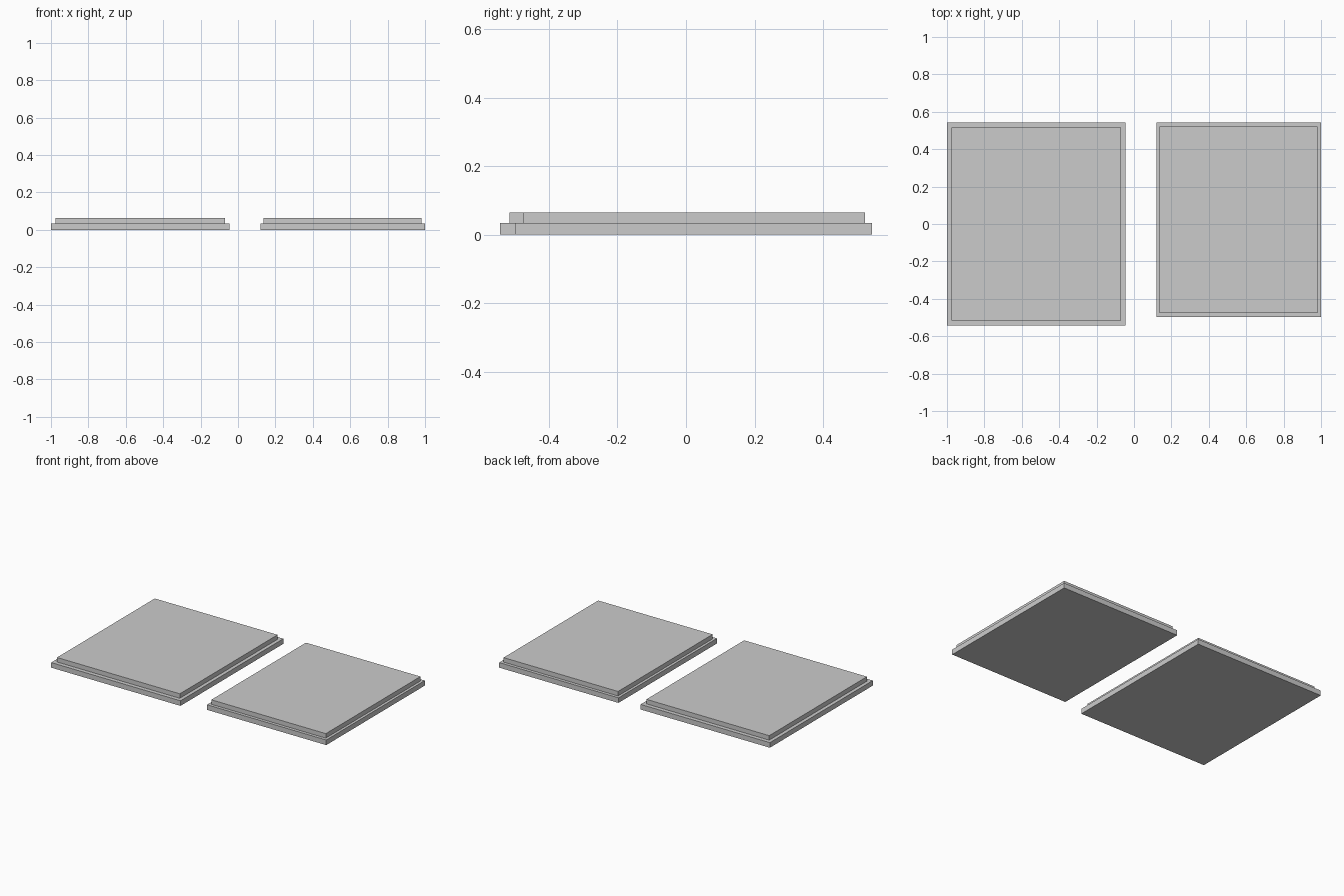
import bpy

if "Cube" in bpy.data.objects:
    bpy.data.objects.remove(bpy.data.objects["Cube"])


def box(name, x0, x1, y0, y1, z0, z1, scale=1.0):
    """Box from its bounds, optionally shrunk in x and y about its centre."""
    bpy.ops.mesh.primitive_cube_add(
        size=1, location=((x0 + x1) / 2, (y0 + y1) / 2, (z0 + z1) / 2))
    ob = bpy.context.object
    ob.name = name
    ob.scale = ((x1 - x0) * scale, (y1 - y0) * scale, z1 - z0)
    bpy.ops.object.transform_apply(location=False, rotation=False, scale=True)
    return ob


BASE_TOP, SLAB_TOP = 0.034, 0.064

# Each platform: a wide base slab with a slightly smaller slab on top
platforms = [
    ("left", -1.0, -0.045, -0.543, 0.543, 0.95),
    ("right", 0.119, 1.0, -0.497, 0.543, 0.96),
]
for side, x0, x1, y0, y1, inset in platforms:
    box(side + "_base_slab", x0, x1, y0, y1, 0, BASE_TOP)
    box(side + "_upper_slab", x0, x1, y0, y1, BASE_TOP, SLAB_TOP, inset)
